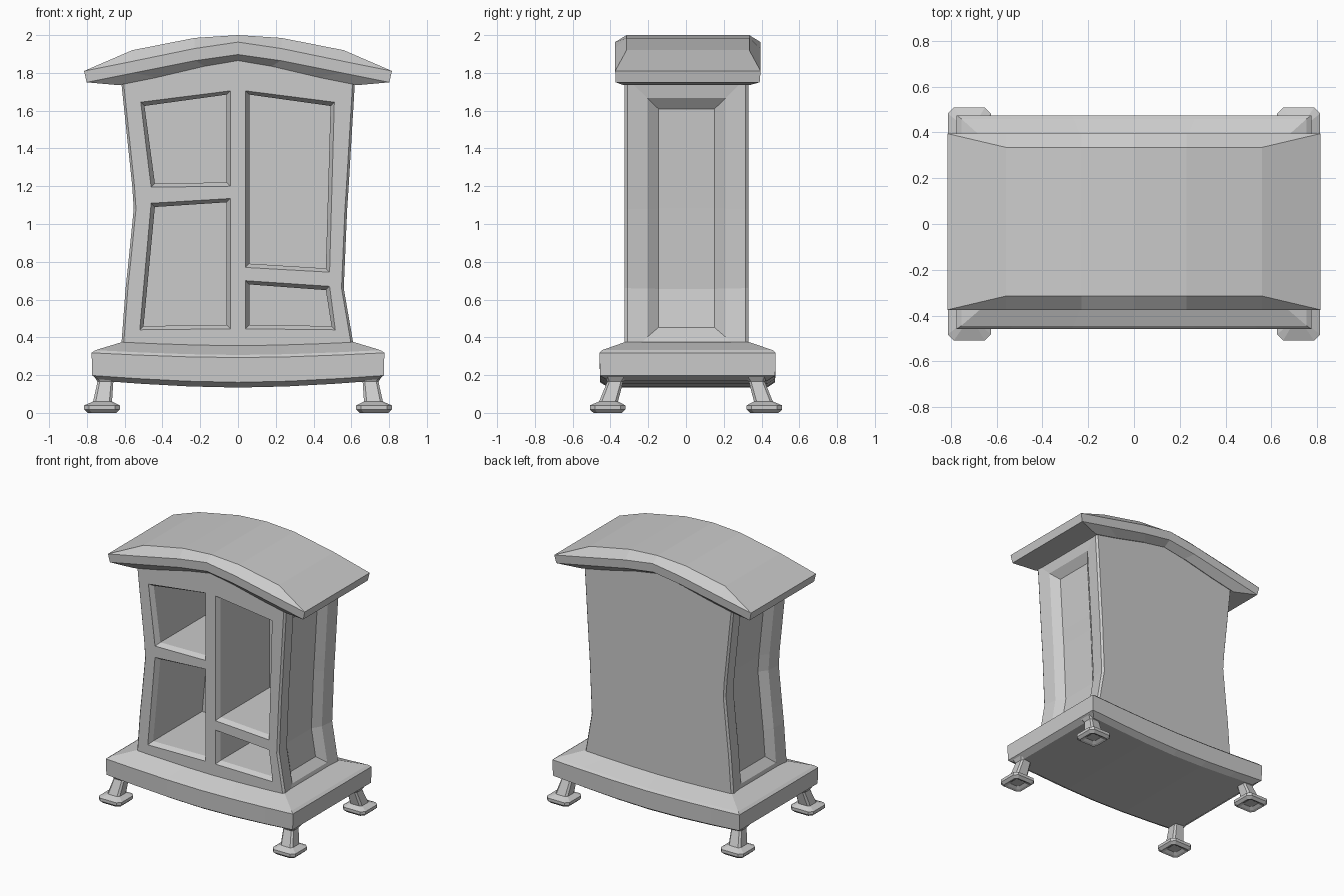
import bpy, bmesh
from mathutils import Vector

if "Cube" in bpy.data.objects:
    bpy.data.objects.remove(bpy.data.objects["Cube"])


def loft(name, rings, panels=False):
    """Skin closed rings; caps are strips pairing the two halves of a ring."""
    bm = bmesh.new()
    vs = [[bm.verts.new(p) for p in r] for r in rings]
    n = len(vs[0])
    for a, b in zip(vs, vs[1:]):
        for i in range(n):
            j = (i + 1) % n
            bm.faces.new((a[i], a[j], b[j], b[i]))
    for r in (vs[0], vs[-1]):
        for i in range(n // 2 - 1):
            bm.faces.new((r[i], r[i + 1], r[n - 2 - i], r[n - 1 - i]))
    bmesh.ops.remove_doubles(bm, verts=bm.verts, dist=0.0005)
    bmesh.ops.recalc_face_normals(bm, faces=bm.faces)
    bm.normal_update()
    if panels:
        # sunken panels in the two side walls
        for s in (-1, 1):
            side = [f for f in bm.faces if f.normal.x * s > 0.9
                    and max(v.co.y for v in f.verts) - min(v.co.y for v in f.verts) > 0.5]
            bmesh.ops.inset_region(bm, faces=side, thickness=0.105, depth=-0.012,
                                   use_even_offset=True)
            bmesh.ops.inset_region(bm, faces=side, thickness=0.06, depth=-0.045,
                                   use_even_offset=True)
    me = bpy.data.meshes.new(name)
    bm.to_mesh(me)
    bm.free()
    ob = bpy.data.objects.new(name, me)
    bpy.context.collection.objects.link(ob)
    return ob


def slab_ring(xs, y0, y1, zs):
    """Rectangle split along x, with a bent height."""
    front = [(x, y0, z) for x, z in zip(xs, zs)]
    back = [(x, y1, z) for x, z in zip(xs, zs)]
    return front + back[::-1]


def mirror(half):
    return half + half[-2::-1]


def spread(half):
    return [-x for x in half] + half[-2::-1]


# arched roof with chamfered front and back edges
rx = spread([0.815, 0.56, 0.23, 0])
edge = mirror([1.81, 1.861, 1.929, 1.963])
crown = mirror([1.81, 1.92, 1.985, 2.0])
low = mirror([1.75, 1.80, 1.865, 1.897])
under = mirror([1.735, 1.775, 1.835, 1.865])
top = slab_ring(rx, -0.315, 0.335, crown)
rim = slab_ring(rx, -0.375, 0.395, edge)
for i in (0, 6, 7, 13):
    top[i] = rim[i]
loft("roof", [slab_ring([x * 0.775 for x in rx], -0.33, 0.335, under),
              slab_ring([x * 0.983 for x in rx], -0.372, 0.39, low), rim, top])

# plinth with sagging underside
sag = mirror([0, -0.016, -0.03, -0.036])
base = []
for hx, y0, y1, z, k in ((0.73, -0.41, 0.43, 0.17, 1), (0.772, -0.455, 0.472, 0.198, 1),
                         (0.775, -0.458, 0.475, 0.318, 0.7), (0.755, -0.445, 0.46, 0.332, 0.7),
                         (0.61, -0.32, 0.33, 0.376, 0.5)):
    xs = [hx * t for t in spread([1, 0.7, 0.35, 0])]
    base.append(slab_ring(xs, y0, y1, [z + k * s for s in sag]))
loft("base", base)

# cabinet body with uneven waisted sides
zs = [0.30, 0.66, 0.80, 1.08, 1.20, 1.77]
left = [-0.622, -0.595, -0.58, -0.552, -0.56, -0.62]
right = [0.622, 0.56, 0.566, 0.578, 0.586, 0.62]


def body_ring(y, shrink):
    a = [(x + shrink, y, z) for x, z in zip(left, zs)] + [(-0.06, y, 1.88)]
    b = [(x - shrink, y, z) for x, z in zip(right, zs)] + [(0.06, y, 1.88)]
    return a + b[::-1]


body = loft("cabinet_body", [body_ring(-0.325, 0.012), body_ring(-0.31, 0),
                             body_ring(0.315, 0), body_ring(0.33, 0.012)], panels=True)

# four open compartments with bevelled mouths
openings = [
    [(-0.515, 1.645), (-0.04, 1.705), (-0.04, 1.20), (-0.46, 1.195)],
    [(-0.46, 1.11), (-0.04, 1.135), (-0.04, 0.445), (-0.52, 0.44)],
    [(0.04, 1.705), (0.51, 1.645), (0.485, 0.745), (0.04, 0.77)],
    [(0.04, 0.70), (0.485, 0.67), (0.515, 0.44), (0.04, 0.445)],
]
for k, quad in enumerate(openings):
    cx = sum(p[0] for p in quad) / 4
    cz = sum(p[1] for p in quad) / 4

    def at(y, d):
        return [(x + (d if x < cx else -d), y, z + (d if z < cz else -d)) for x, z in quad]

    cutter = loft(f"compartment_cutter_{k}", [at(-0.36, 0), at(-0.322, 0),
                                              at(-0.29, 0.02), at(0.29, 0.02)])
    cutter.hide_render = True
    cutter.hide_viewport = True
    m = body.modifiers.new("compartment", 'BOOLEAN')
    m.operation = 'DIFFERENCE'
    m.solver = 'EXACT'
    m.object = cutter

# bake the cuts and drop the cutters
dg = bpy.context.evaluated_depsgraph_get()
body_mesh = bpy.data.meshes.new_from_object(body.evaluated_get(dg))
body.modifiers.clear()
body.data = body_mesh
for ob in [o for o in bpy.data.objects if o.name.startswith("compartment_cutter")]:
    bpy.data.objects.remove(ob)

# splayed feet with square pads
foot = [(0.02, 0.04, 0.72, 0.415), (0.006, 0.06, 0.72, 0.415), (0.0, 0.075, 0.72, 0.415),
        (0.018, 0.094, 0.72, 0.415), (0.04, 0.094, 0.72, 0.415), (0.06, 0.05, 0.717, 0.41),
        (0.165, 0.042, 0.702, 0.375), (0.20, 0.066, 0.70, 0.37), (0.24, 0.066, 0.70, 0.37)]
for sx, nx in ((-1, "left"), (1, "right")):
    for sy, ny in ((-1, "front"), (1, "back")):
        rings = []
        for z, h, x, y in foot:
            c = h * 0.72
            pts = [(-c, -h), (c, -h), (h, -c), (h, c), (c, h), (-c, h), (-h, c), (-h, -c)]
            rings.append([(sx * x + px, sy * y + py, z) for px, py in pts])
        loft(f"{ny}_{nx}_foot", rings)
